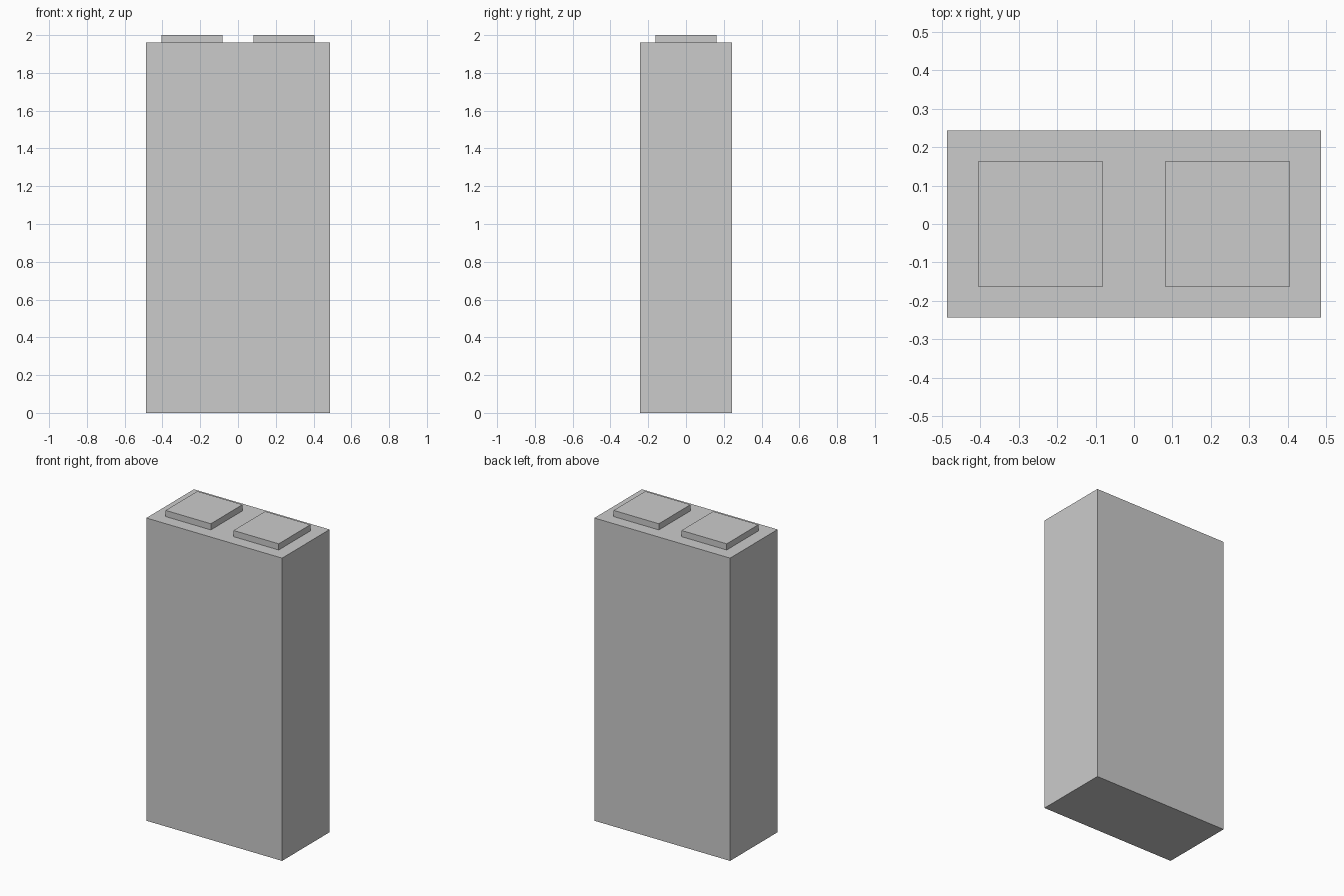
import bpy

if "Cube" in bpy.data.objects:
    bpy.data.objects.remove(bpy.data.objects["Cube"])

BODY_TOP, TOP = 1.96, 2.0


def box(name, x, y, z):
    """Add a box spanning the given (min, max) ranges."""
    spans = (x, y, z)
    bpy.ops.mesh.primitive_cube_add(size=1, location=[(a + b) / 2 for a, b in spans])
    obj = bpy.context.object
    obj.name = name
    obj.scale = [b - a for a, b in spans]
    bpy.ops.object.transform_apply(location=False, rotation=False, scale=True)
    return obj


# Tall solid block
box("block_body", (-0.486, 0.486), (-0.243, 0.243), (0, BODY_TOP))

# Two square studs on top, mirrored about x = 0
for side, name in ((-1, "left_stud"), (1, "right_stud")):
    cx = side * 0.243
    box(name, (cx - 0.162, cx + 0.162), (-0.162, 0.162), (BODY_TOP, TOP))
